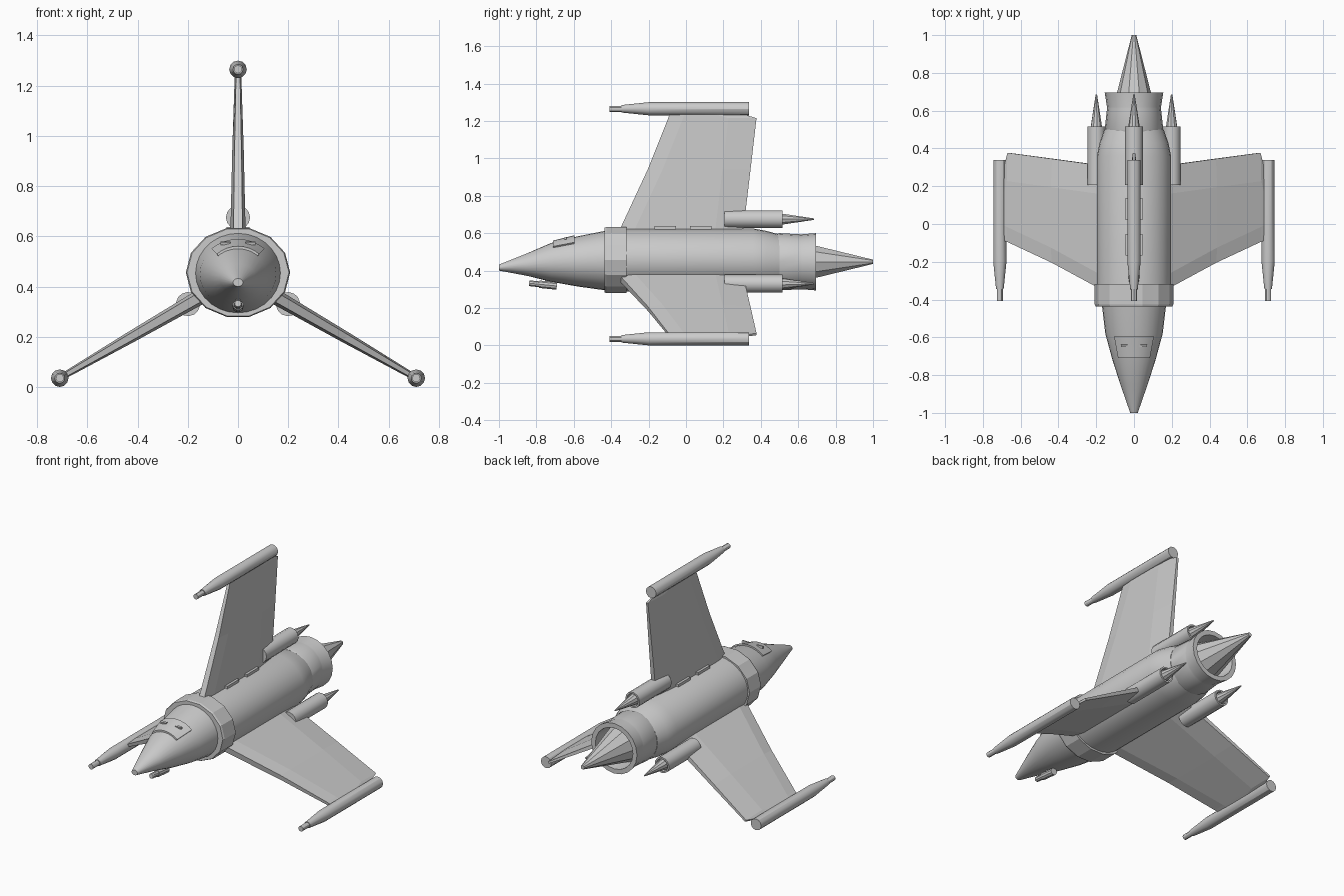
import bpy, bmesh, math

if "Cube" in bpy.data.objects:
    bpy.data.objects.remove(bpy.data.objects["Cube"])

AXIS_Z = 0.445          # centre line shared by the three wings
TAU = 2 * math.pi


def skin(name, rings):
    """Mesh through equal-length point rings, capped at both ends."""
    bm = bmesh.new()
    loops = [[bm.verts.new(p) for p in ring] for ring in rings]
    n = len(loops[0])
    for a, b in zip(loops, loops[1:]):
        for i in range(n):
            j = (i + 1) % n
            bm.faces.new((a[i], a[j], b[j], b[i]))
    bm.faces.new(loops[0])
    bm.faces.new(loops[-1])
    bmesh.ops.recalc_face_normals(bm, faces=bm.faces)
    me = bpy.data.meshes.new(name)
    bm.to_mesh(me)
    bm.free()
    return me


def add(name, me, smooth=None):
    ob = bpy.data.objects.new(name, me)
    bpy.context.collection.objects.link(ob)
    if smooth:
        bpy.ops.object.select_all(action='DESELECT')
        ob.select_set(True)
        bpy.context.view_layer.objects.active = ob
        bpy.ops.object.shade_smooth_by_angle(angle=math.radians(smooth))
    return ob


def ellipse(y, zc, hw, hh, n):
    return [(hw * math.cos(TAU * i / n), y, zc + hh * math.sin(TAU * i / n)) for i in range(n)]


def loft(name, sections, n=14, smooth=None):
    return add(name, skin(name, [ellipse(*s, n) for s in sections]), smooth)


def lathe(name, profile, zc, n):
    return skin(name, [ellipse(y, zc, r, r, n) for y, r in profile])


def box(name, centre, size, tilt=0):
    x, y, z = (s / 2 for s in size)
    me = skin(name, [[(-x, s, -z), (x, s, -z), (x, s, z), (-x, s, z)] for s in (-y, y)])
    ob = add(name, me)
    ob.location = centre
    ob.rotation_euler.x = tilt
    return ob


def radial(name, me, smooth=None):
    """Three copies around the hull, 120 degrees apart."""
    for k, side in enumerate(("top", "right", "left")):
        ob = add(f"{side}_{name}", me, smooth)
        ob.location.z = AXIS_Z
        ob.rotation_euler.y = k * TAU / 3


# Hull: y, centre z, half width, half height
nose = [(-1.0, .416, .02, .016), (-.85, .432, .072, .060), (-.72, .444, .114, .104),
        (-.58, .449, .152, .134), (-.42, .454, .171, .161)]
loft("nose", nose, 28, 40)
loft("collar", [(-.436, .456, .203, .177), (-.425, .456, .208, .181), (-.318, .456, .208, .181)])
loft("main_body", [(-.33, .457, .196, .168), (.36, .457, .196, .168), (.43, .452, .182, .160),
                   (.5, .447, .157, .146)], 28, 40)

# Hollow exhaust with a spike in it
loft("exhaust_ring", [(.49, .447, .15, .15), (.5, .447, .155, .153), (.61, .447, .143, .147),
                      (.62, .447, .143, .147), (.695, .447, .155, .153), (.695, .447, .127, .125),
                      (.58, .447, .12, .118)], 20, 30)
add("exhaust_spike", lathe("exhaust_spike", [(.57, .122), (1.0, .012)], .447, 10))

# Canopy plate: raised patch following the nose
patch = []
for t in range(5):
    y = -.71 + .115 * t / 4
    f = (y + .72) / .14
    zc, hw, hh = (nose[2][i] + f * (nose[3][i] - nose[2][i]) for i in (1, 2, 3))
    arc = [math.radians(47 + 86 * i / 8) for i in range(9)]
    outer = [((hw + .007) * math.cos(a), y, zc + (hh + .01) * math.sin(a)) for a in arc]
    inner = [((hw - .015) * math.cos(a), y, zc + (hh - .015) * math.sin(a)) for a in reversed(arc)]
    patch.append(outer + inner)
add("canopy", skin("canopy", patch), 30)
for s in (-1, 1):
    box("canopy_slit", (s * .05, -.645, .572), (.04, .012, .012), .22)

# Chin gun
gun = add("chin_gun", lathe("chin_gun", [(-.075, .013), (-.07, .016), (-.02, .017), (-.02, .021),
                                         (.075, .021)], 0, 10))
gun.location = (0, -.765, .325)
gun.rotation_euler.x = -.1
box("gun_mount", (0, -.73, .338), (.016, .05, .04))

# Spine blocks at the foot of the top wing
for y in (-.11, .08):
    box("spine_block", (0, y, .62), (.09, .115, .034))

# Wings: radius, leading y, trailing y, half thickness
wing = []
for r, le, te, t in [(.14, -.37, .303, .031), (.495, -.205, .345, .023),
                     (.77, -.095, .377, .014), (.79, -.088, .31, .013)]:
    half = [(.6 * t, le), (t, le + .08), (t, te - .15), (.45 * t, te)]
    wing.append([(x, y, r) for x, y in half] + [(-x, y, r) for x, y in reversed(half)])
radial("wing", skin("wing", wing))

# Wing-tip guns
radial("tip_gun", lathe("tip_gun", [(-.408, .016), (-.345, .016), (-.345, .020), (-.2, .035),
                                    (.338, .035)], .82, 12), 30)

# Booster pods with spikes at the wing roots
radial("booster", lathe("booster", [(.207, .048), (.517, .048), (.517, .038), (.49, .036)], .23, 14), 30)
radial("booster_spike", lathe("booster_spike", [(.48, .036), (.685, .004)], .23, 10))
